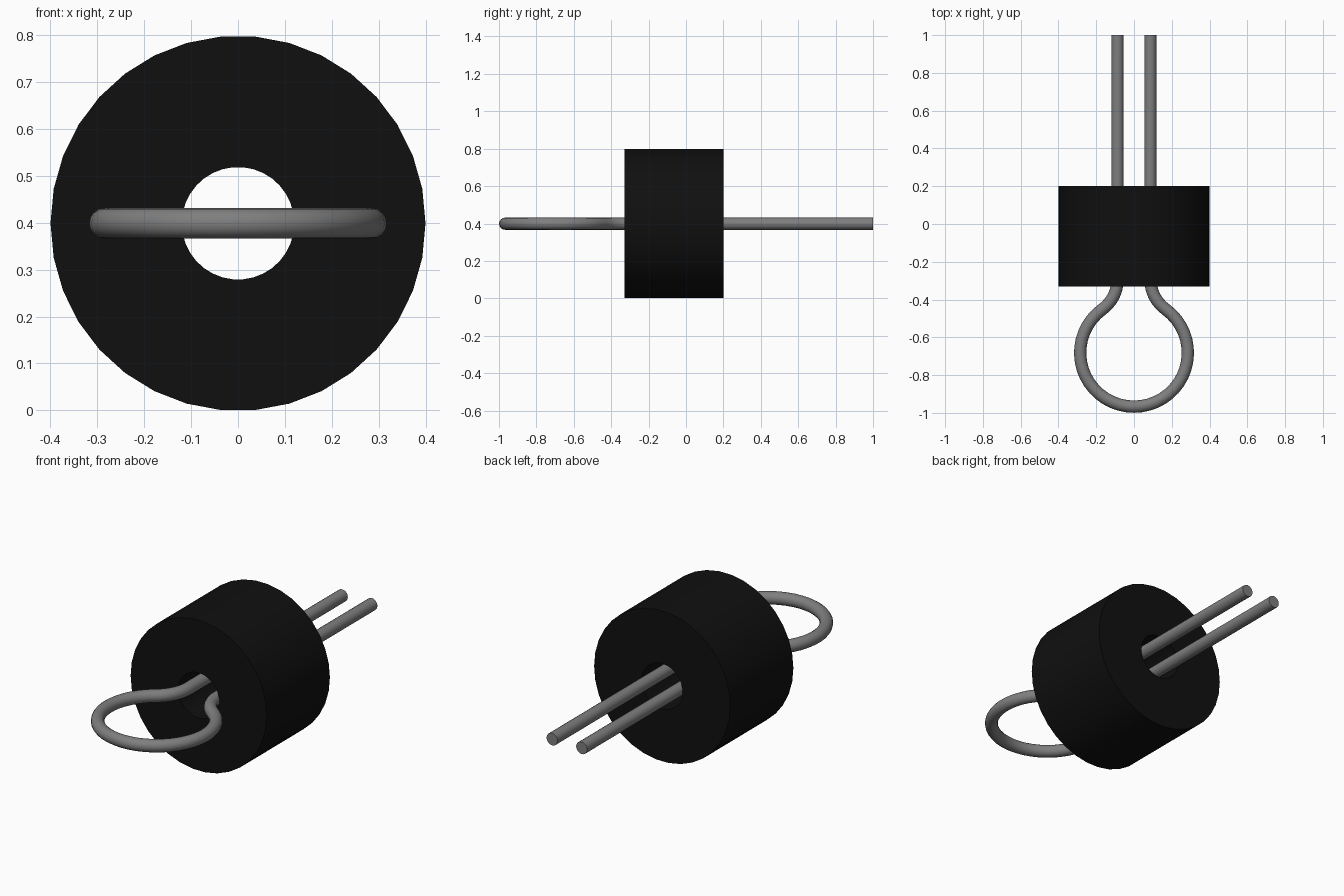
import bpy, bmesh, math

cube = bpy.data.objects.get("Cube")
if cube:
    bpy.data.objects.remove(cube, do_unlink=True)


def material(name, rgb, rough):
    m = bpy.data.materials.new(name)
    m.use_nodes = True
    m.diffuse_color = (*rgb, 1)
    bsdf = next(n for n in m.node_tree.nodes if n.type == 'BSDF_PRINCIPLED')
    bsdf.inputs["Base Color"].default_value = (*rgb, 1)
    bsdf.inputs["Roughness"].default_value = rough
    return m


def finish(ob, mat):
    ob.data.materials.clear()
    ob.data.materials.append(mat)
    bpy.ops.object.select_all(action='DESELECT')
    ob.select_set(True)
    bpy.context.view_layer.objects.active = ob
    bpy.ops.object.shade_smooth_by_angle(angle=math.radians(30))


black = material("core black", (0.005, 0.005, 0.005), 0.6)
grey = material("wire grey", (0.21, 0.21, 0.21), 0.4)

AXIS_Z = 0.399

# Thick ring core: rectangular section revolved about the y axis
SIDES = 34
section = [(0.40, -0.33), (0.40, 0.20), (0.12, 0.20), (0.12, -0.33)]
bm = bmesh.new()
rings = []
for i in range(SIDES):
    a = 2 * math.pi * i / SIDES
    rings.append([bm.verts.new((r * math.cos(a), y, AXIS_Z + r * math.sin(a)))
                  for r, y in section])
for i in range(SIDES):
    p, q = rings[i], rings[(i + 1) % SIDES]
    for k in range(4):
        n = (k + 1) % 4
        bm.faces.new((p[k], p[n], q[n], q[k]))
bmesh.ops.recalc_face_normals(bm, faces=bm.faces)
mesh = bpy.data.meshes.new("ring_core")
bm.to_mesh(mesh)
bm.free()
core = bpy.data.objects.new("ring_core", mesh)
bpy.context.collection.objects.link(core)
finish(core, black)

# Wire path, right half: straight leg, neck fillet, then the round loop
LEG_X, LOOP_R, LOOP_Y, WIRE_R = 0.087, 0.285, -0.682, 0.0325
join = math.radians(54)
neck_r = (LOOP_R * math.cos(join) - LEG_X) / (1 - math.cos(join))
neck_y = LOOP_Y + (LOOP_R + neck_r) * math.sin(join)
half = [(LEG_X, 1.0)]
for i in range(9):
    a = math.pi + join * i / 8
    half.append((LEG_X + neck_r + neck_r * math.cos(a), neck_y + neck_r * math.sin(a)))
for i in range(1, 19):
    a = join - (join + math.pi / 2) * i / 18
    half.append((LOOP_R * math.cos(a), LOOP_Y + LOOP_R * math.sin(a)))
path = half + [(-x, y) for x, y in reversed(half[:-1])]

# Round wire swept along the mirrored path
curve = bpy.data.curves.new("wire_loop", 'CURVE')
curve.dimensions = '3D'
curve.bevel_depth = WIRE_R
curve.bevel_resolution = 6
curve.use_fill_caps = True
spline = curve.splines.new('POLY')
spline.points.add(len(path) - 1)
for pt, (x, y) in zip(spline.points, path):
    pt.co = (x, y, AXIS_Z, 1)
wire = bpy.data.objects.new("wire_loop", curve)
bpy.context.collection.objects.link(wire)
bpy.ops.object.select_all(action='DESELECT')
wire.select_set(True)
bpy.context.view_layer.objects.active = wire
bpy.ops.object.convert(target='MESH')
finish(bpy.context.object, grey)
